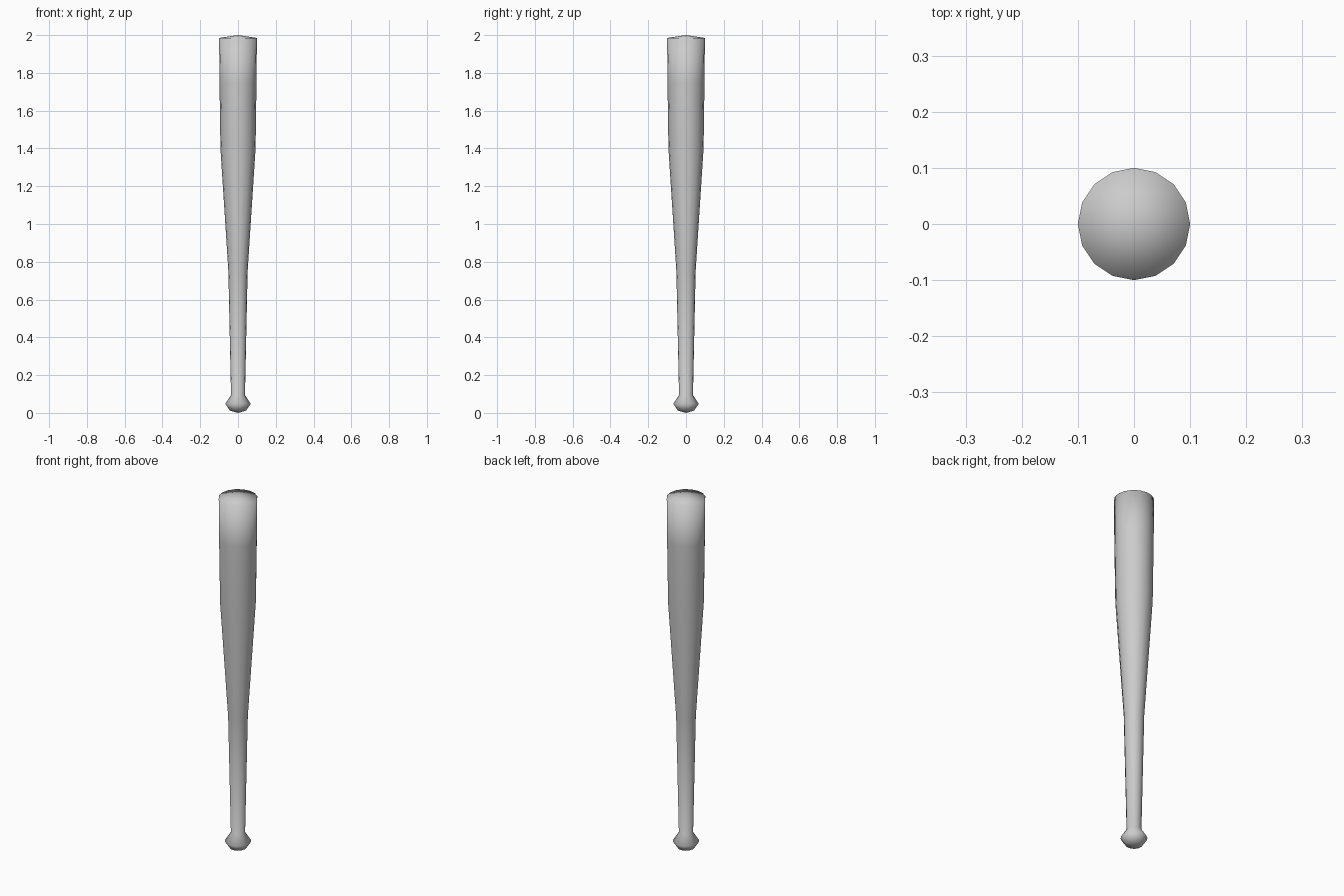
import bpy, bmesh, math

if "Cube" in bpy.data.objects:
    bpy.data.objects.remove(bpy.data.objects["Cube"])

SIDES = 16

# Bat profile (radius, height): knob, handle, taper, barrel, domed end
PROFILE = [(0.043, 0.012), (0.067, 0.048), (0.037, 0.095), (0.051, 0.75),
           (0.093, 1.40), (0.098, 1.75), (0.10, 1.985)]

bm = bmesh.new()
rings = [[bm.verts.new((r * math.cos(2 * math.pi * i / SIDES),
                        r * math.sin(2 * math.pi * i / SIDES), z))
          for i in range(SIDES)] for r, z in PROFILE]
bottom = bm.verts.new((0, 0, 0))
top = bm.verts.new((0, 0, 2))

for i in range(SIDES):
    j = (i + 1) % SIDES
    # Walls between neighbouring rings
    for a, b in zip(rings, rings[1:]):
        bm.faces.new((a[i], a[j], b[j], b[i]))
    # Shallow cones closing the knob and the barrel end
    bm.faces.new((bottom, rings[0][j], rings[0][i]))
    bm.faces.new((top, rings[-1][i], rings[-1][j]))

bmesh.ops.recalc_face_normals(bm, faces=bm.faces)
for f in bm.faces:
    f.smooth = True
mesh = bpy.data.meshes.new("bat")
bm.to_mesh(mesh)
bm.free()
bpy.context.collection.objects.link(bpy.data.objects.new("bat", mesh))
